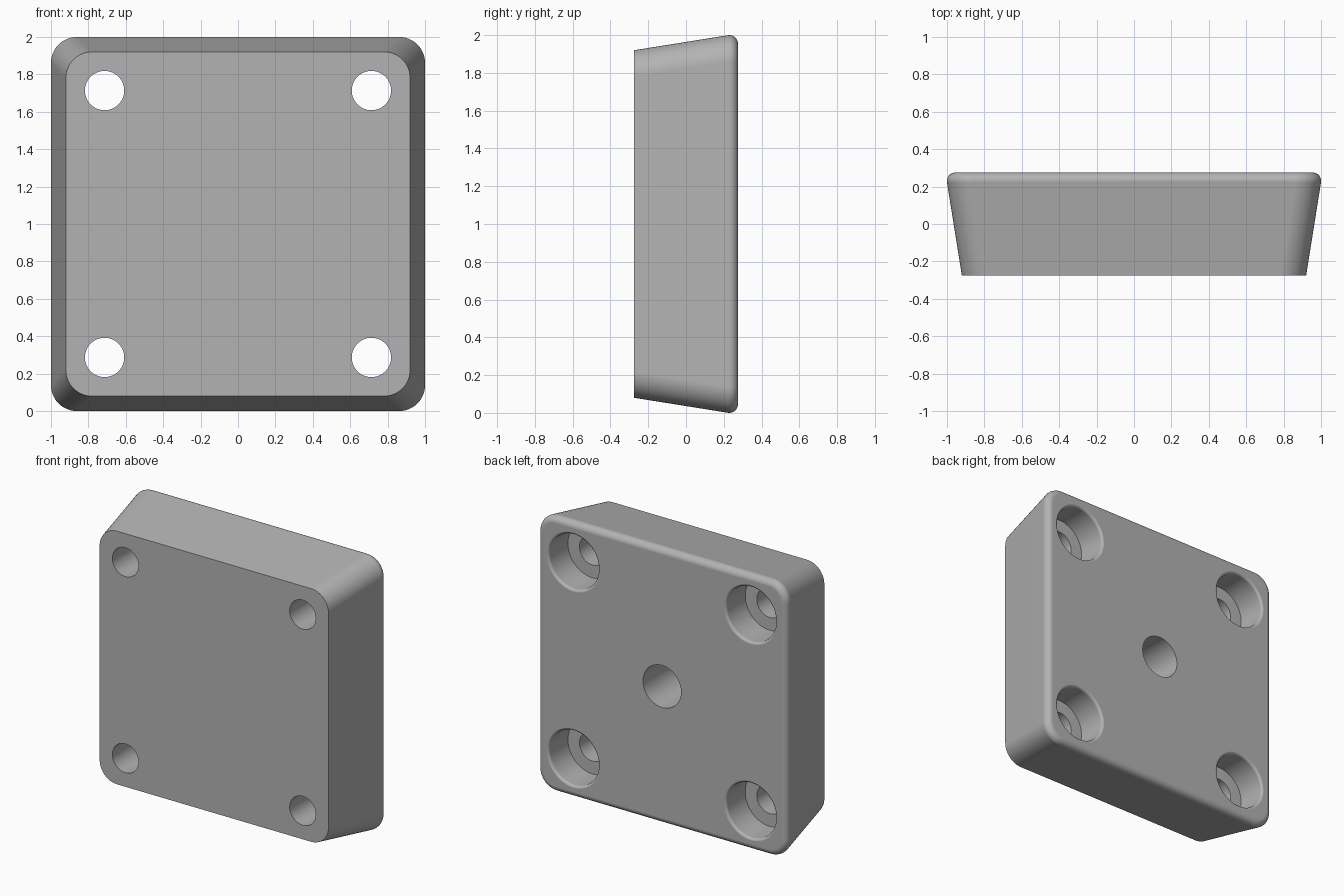
import bpy, bmesh
from math import sin, cos, pi, radians
from mathutils import Vector

if "Cube" in bpy.data.objects:
    bpy.data.objects.remove(bpy.data.objects["Cube"], do_unlink=True)

grey = bpy.data.materials.new("plain grey")
grey.use_nodes = True
grey.diffuse_color = (0.45, 0.45, 0.45, 1)
grey.node_tree.nodes["Principled BSDF"].inputs["Base Color"].default_value = grey.diffuse_color

FRONT, BACK = -0.275, 0.275
MID = 1.0          # height of the block's centre
CORNER = 0.14      # corner radius of the outline
FILLET = 0.045     # rounding of the back rim


def loft(name, rings):
    """Skin a stack of closed rings and cap both ends."""
    bm = bmesh.new()
    loops = [[bm.verts.new(p) for p in ring] for ring in rings]
    n = len(loops[0])
    for a, b in zip(loops, loops[1:]):
        for i in range(n):
            j = (i + 1) % n
            bm.faces.new((a[i], a[j], b[j], b[i]))
    bm.faces.new(loops[0])
    bm.faces.new(loops[-1])
    bmesh.ops.recalc_face_normals(bm, faces=bm.faces)
    mesh = bpy.data.meshes.new(name)
    bm.to_mesh(mesh)
    bm.free()
    mesh.materials.append(grey)
    obj = bpy.data.objects.new(name, mesh)
    bpy.context.collection.objects.link(obj)
    return obj


def rounded_square(y, half, radius, steps=12):
    ring = []
    for k, (sx, sz) in enumerate([(1, 1), (-1, 1), (-1, -1), (1, -1)]):
        for i in range(steps + 1):
            a = (k + i / steps) * pi / 2
            ring.append(Vector((sx * (half - radius) + radius * cos(a), y,
                                MID + sz * (half - radius) + radius * sin(a))))
    return ring


def bore(name, x, z, profile, sides=64):
    """Revolved cutter; the profile is a list of (radius, y)."""
    cutter = loft(name, [[Vector((x + r * cos(2 * pi * i / sides), y,
                                  z + r * sin(2 * pi * i / sides)))
                          for i in range(sides)] for r, y in profile])
    cutter.hide_render = True
    return cutter


# Tapered block with a rounded back rim
rings = [rounded_square(FRONT, 0.92, CORNER)]
for i in range(9):
    a = radians(-9 + 99 * i / 8)
    half = 1 - FILLET + FILLET * cos(a)
    rings.append(rounded_square(BACK - FILLET + FILLET * sin(a), half, CORNER + half - 1))
block = loft("mounting_block", rings)

# Four counterbored through holes with a softened mouth
LIP, WALL, SEAT = 0.02, 0.198, 0.055
mouth = [(WALL + LIP * (1 - cos(a)), BACK - LIP + LIP * sin(a) + 0.0005)
         for a in (i * pi / 10 for i in range(6))]
screw_profile = [(0.105, FRONT - 0.1), (0.105, SEAT), (WALL, SEAT)] + mouth + [(WALL + LIP, BACK + 0.1)]
cutters = [bore("screw_hole_cutter", sx * 0.713, MID + sz * 0.713, screw_profile)
           for sx in (-1, 1) for sz in (-1, 1)]

# Blind hole in the middle of the back
cutters.append(bore("centre_hole_cutter", 0, MID, [(0.153, BACK - 0.4), (0.153, BACK + 0.1)]))

bpy.ops.object.select_all(action='DESELECT')
block.select_set(True)
bpy.context.view_layer.objects.active = block
for cutter in cutters:
    mod = block.modifiers.new("hole", 'BOOLEAN')
    mod.operation = 'DIFFERENCE'
    mod.solver = 'EXACT'
    mod.object = cutter
    bpy.ops.object.modifier_apply(modifier=mod.name)
for cutter in cutters:
    bpy.data.objects.remove(cutter, do_unlink=True)

# Smooth curves, crisp edges, even flats
bpy.ops.object.shade_smooth_by_angle(angle=radians(30))
weighted = block.modifiers.new("even_flats", 'WEIGHTED_NORMAL')
weighted.keep_sharp = True
